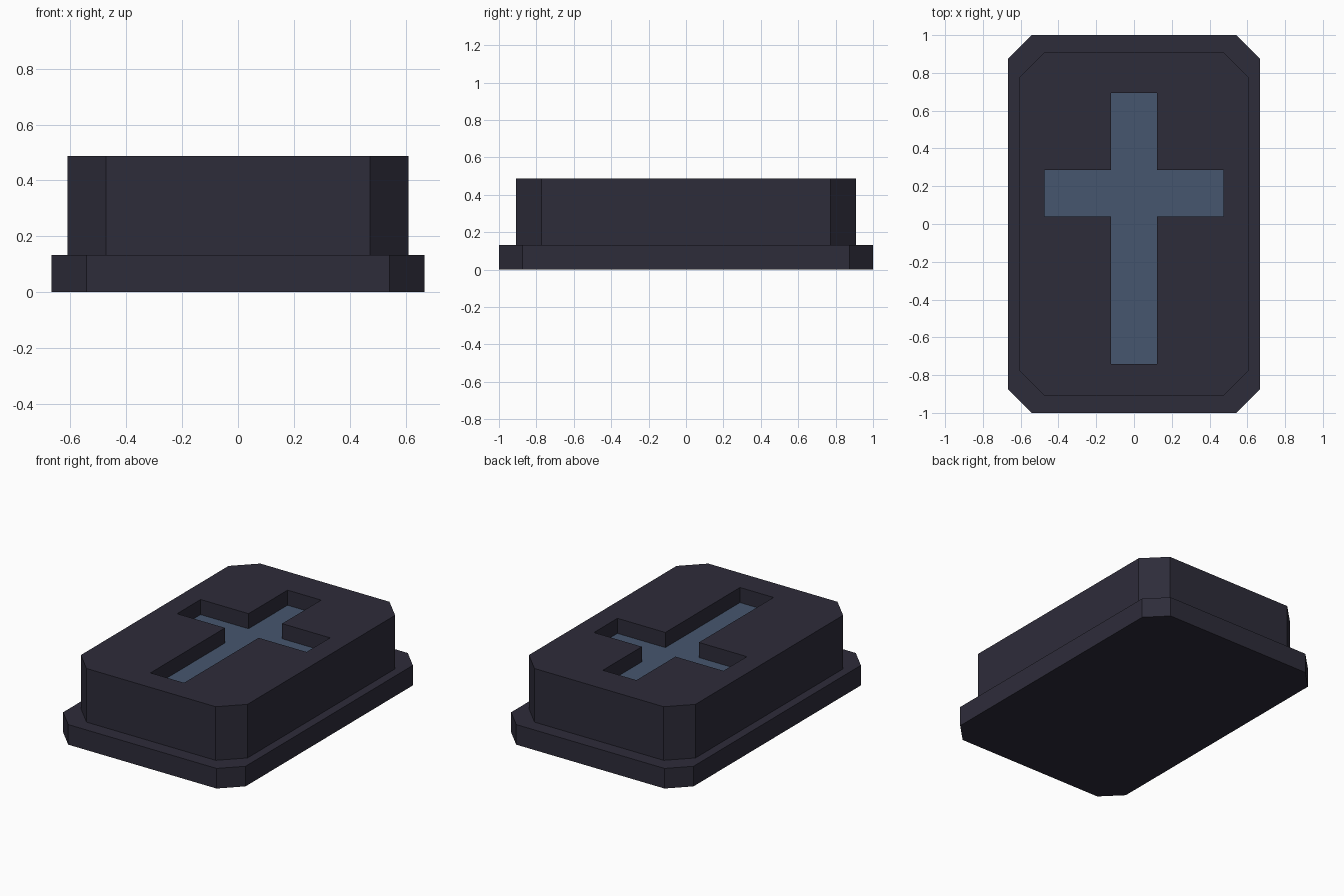
import bpy
import bmesh

default = bpy.data.objects.get("Cube")
if default:
    bpy.data.objects.remove(default, do_unlink=True)


def make_material(name, rgb):
    mat = bpy.data.materials.new(name)
    mat.use_nodes = True
    mat.diffuse_color = (*rgb, 1)
    mat.node_tree.nodes["Principled BSDF"].inputs["Base Color"].default_value = (*rgb, 1)
    return mat


dark_slate = make_material("dark slate", (0.027, 0.025, 0.042))
dusty_blue = make_material("dusty blue", (0.061, 0.093, 0.156))


def prism(name, outline, bottom, top, mat):
    """Extrude a counter-clockwise outline between two heights."""
    bm = bmesh.new()
    face = bm.faces.new([bm.verts.new((x, y, bottom)) for x, y in outline])
    ext = bmesh.ops.extrude_face_region(bm, geom=[face], use_keep_orig=True)
    for v in ext["geom"]:
        if isinstance(v, bmesh.types.BMVert):
            v.co.z = top
    bmesh.ops.recalc_face_normals(bm, faces=bm.faces)
    mesh = bpy.data.meshes.new(name)
    bm.to_mesh(mesh)
    bm.free()
    mesh.materials.append(mat)
    obj = bpy.data.objects.new(name, mesh)
    bpy.context.collection.objects.link(obj)
    return obj


def clipped_rectangle(x, y, cut):
    """Rectangle with half sizes x, y and chamfered corners."""
    return [(x, cut - y), (x, y - cut), (x - cut, y), (cut - x, y),
            (-x, y - cut), (-x, cut - y), (cut - x, -y), (x - cut, -y)]


def cross(half_stem, half_arm, foot, arm_low, arm_high, head):
    right = [(half_stem, foot), (half_stem, arm_low), (half_arm, arm_low),
             (half_arm, arm_high), (half_stem, arm_high), (half_stem, head)]
    return right + [(-x, y) for x, y in reversed(right)]


# Stepped slab
BASE_TOP, LID_TOP, FLOOR = 0.133, 0.488, 0.388
prism("base_plinth", clipped_rectangle(0.668, 1.0, 0.125), 0, BASE_TOP, dark_slate)
lid = prism("upper_block", clipped_rectangle(0.61, 0.909, 0.137), BASE_TOP, LID_TOP, dark_slate)

# Cross-shaped recess cut into the top
shape = cross(0.123, 0.474, -0.74, 0.04, 0.286, 0.694)
cutter = prism("recess_cutter", shape, FLOOR - 0.004, LID_TOP + 0.1, dark_slate)
cutter.hide_render = True
mod = lid.modifiers.new("recess", "BOOLEAN")
mod.operation = "DIFFERENCE"
mod.solver = "EXACT"
mod.object = cutter
bpy.context.view_layer.update()
carved = bpy.data.meshes.new_from_object(lid.evaluated_get(bpy.context.evaluated_depsgraph_get()))
lid.modifiers.clear()
lid.data = carved
bpy.data.objects.remove(cutter, do_unlink=True)

# Blue floor of the recess
prism("cross_inlay", shape, FLOOR - 0.004, FLOOR, dusty_blue)
